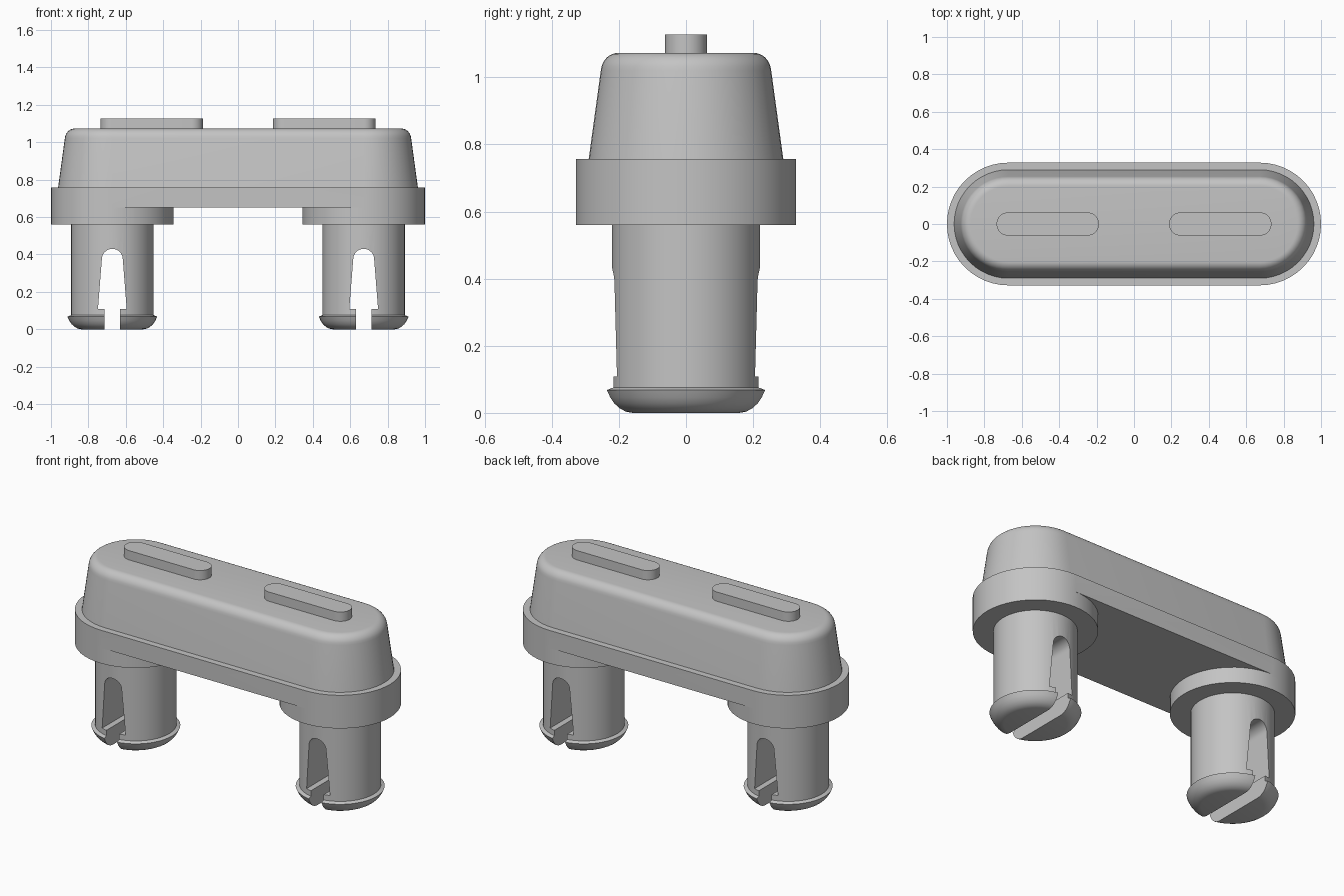
import bpy, bmesh, math

if "Cube" in bpy.data.objects:
    bpy.data.objects.remove(bpy.data.objects["Cube"])

CX = 0.672   # distance of each end centre from the middle
R = 0.328    # flange end radius
N = 48

mat = bpy.data.materials.new("light grey plastic")
mat.diffuse_color = (0.55, 0.55, 0.55, 1)
mat.use_nodes = True
mat.node_tree.nodes["Principled BSDF"].inputs["Base Color"].default_value = mat.diffuse_color


def finish(name, bm):
    bmesh.ops.remove_doubles(bm, verts=bm.verts, dist=1e-5)
    bmesh.ops.recalc_face_normals(bm, faces=bm.faces)
    me = bpy.data.meshes.new(name)
    bm.to_mesh(me)
    bm.free()
    ob = bpy.data.objects.new(name, me)
    bpy.context.collection.objects.link(ob)
    me.materials.append(mat)
    return ob


def smooth(ob):
    bpy.ops.object.select_all(action='DESELECT')
    ob.select_set(True)
    bpy.context.view_layer.objects.active = ob
    bpy.ops.object.shade_smooth_by_angle(angle=math.radians(32))


def arc(cx, r, a0, a1, n=N // 2):
    return [(cx + r * math.cos(a0 + (a1 - a0) * i / n),
             r * math.sin(a0 + (a1 - a0) * i / n)) for i in range(n + 1)]


def stadium(x0, x1, r):
    h = math.pi / 2
    return arc(x1, r, -h, h) + arc(x0, r, h, 3 * h)


def circle(cx, r):
    return arc(cx, r, 0, 2 * math.pi, N)[:-1]


def loft(bm, rings, bottom=True, top=True):
    """Stack of (outline, z) rings joined by quads."""
    vs = [[bm.verts.new((x, y, z)) for x, y in pts] for pts, z in rings]
    n = len(vs[0])
    for a, b in zip(vs, vs[1:]):
        for i in range(n):
            j = (i + 1) % n
            bm.faces.new((a[i], a[j], b[j], b[i]))
    if bottom:
        bm.faces.new(vs[0][::-1])
    if top:
        bm.faces.new(vs[-1])


# Flange: long plate with a deeper round boss at each end
bm = bmesh.new()
loft(bm, [(stadium(-CX, CX, R), 0.652), (stadium(-CX, CX, R), 0.757)], bottom=False)
for s in (-1, 1):
    loft(bm, [(circle(s * CX, R), 0.56), (circle(s * CX, R), 0.652)], top=False)
h = math.pi / 2
under = arc(CX, R, h, 3 * h) + arc(-CX, R, -h, h)
bm.faces.new([bm.verts.new((x, y, 0.652)) for x, y in under])
smooth(finish("flange", bm))

# Tapered upper body with a rounded top edge
prof = [(0.29, 0.757), (0.254, 1.02)]
for i in range(1, 9):
    a = math.radians(8 + 82 * i / 8)
    prof.append((0.202 + 0.052 * math.cos(a), 1.016 + 0.057 * math.sin(a)))
bm = bmesh.new()
loft(bm, [(stadium(-CX, CX, r), z) for r, z in prof])
smooth(finish("upper_body", bm))

# Raised pads on top
for side, s in (("left", -1), ("right", 1)):
    c, half, r = s * 0.461, 0.212, 0.062
    bm = bmesh.new()
    loft(bm, [(stadium(c - half, c + half, r), z) for z in (1.07, 1.128)])
    smooth(finish(side + "_top_pad", bm))

# Split snap pins with a keyhole slot cut through front to back
pin_prof = [(0.165, 0.0), (0.185, 0.004), (0.203, 0.014), (0.218, 0.028), (0.23, 0.046),
            (0.24, 0.068), (0.22, 0.076), (0.22, 0.565)]
for side, s in (("left", -1), ("right", 1)):
    c = s * CX
    bm = bmesh.new()
    loft(bm, [(circle(c, r), z) for r, z in pin_prof])
    pin = finish(side + "_snap_pin", bm)

    slot = [(-0.042, -0.05), (0.042, -0.05), (0.042, 0.108), (0.077, 0.108)]
    slot += [(0.056 * math.cos(math.pi * i / 16), 0.374 + 0.056 * math.sin(math.pi * i / 16))
             for i in range(17)]
    slot += [(-0.077, 0.108), (-0.042, 0.108)]
    bm = bmesh.new()
    front = bm.faces.new([bm.verts.new((c + x, -0.4, z)) for x, z in slot])
    ext = bmesh.ops.extrude_face_region(bm, geom=[front], use_keep_orig=True)
    bmesh.ops.translate(bm, vec=(0, 0.8, 0),
                        verts=[v for v in ext["geom"] if isinstance(v, bmesh.types.BMVert)])
    cutter = finish(side + "_slot_cutter", bm)
    cutter.hide_render = True

    mod = pin.modifiers.new("slot", 'BOOLEAN')
    mod.operation, mod.solver, mod.object = 'DIFFERENCE', 'EXACT', cutter
    bpy.context.view_layer.objects.active = pin
    bpy.ops.object.modifier_apply(modifier="slot")
    bpy.data.objects.remove(cutter)
    smooth(pin)
